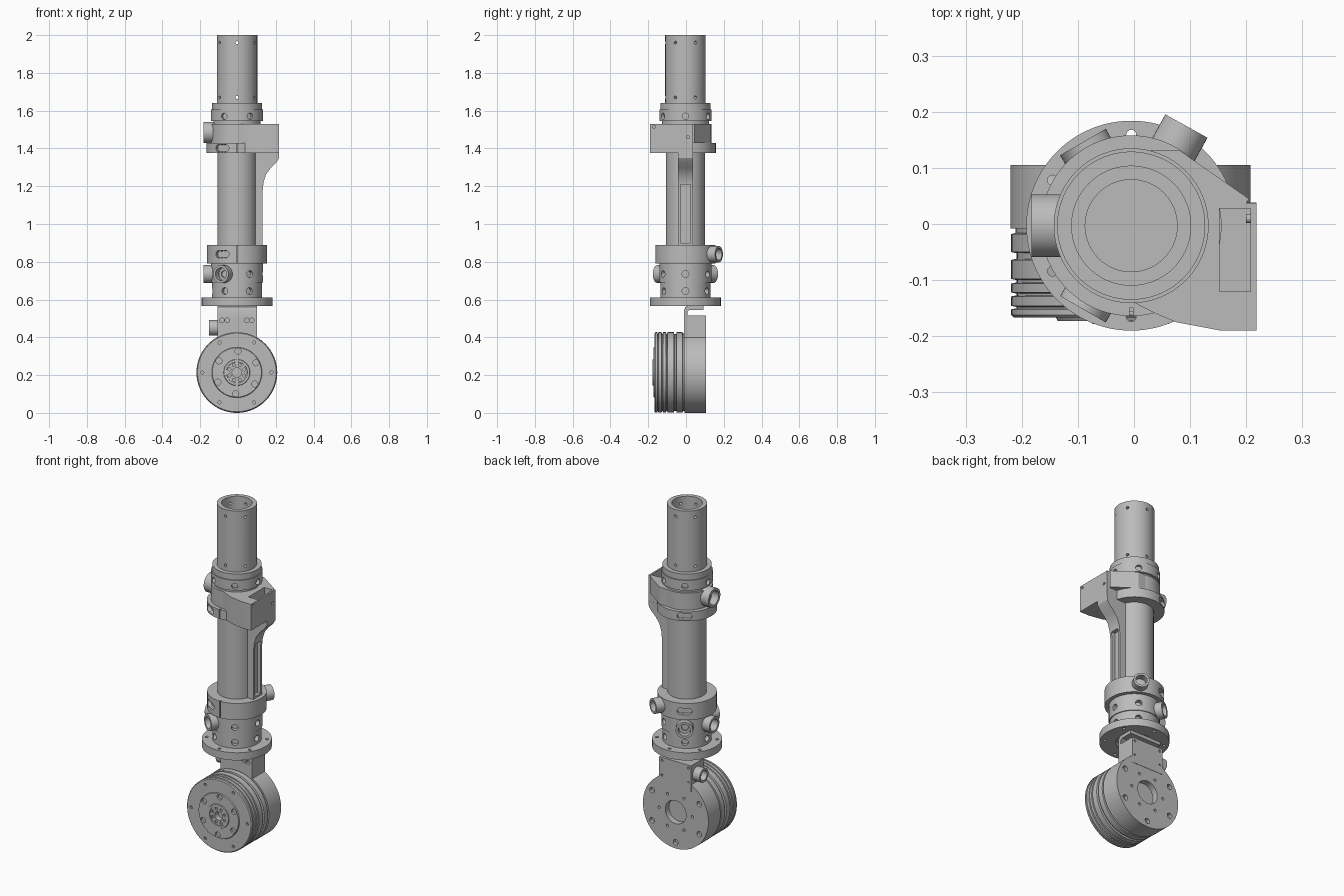
import bpy, bmesh
from math import sin, cos, pi, radians
from mathutils import Vector, Matrix

if "Cube" in bpy.data.objects:
    bpy.data.objects.remove(bpy.data.objects["Cube"])

grey = bpy.data.materials.new("machined grey")
grey.use_nodes = True
COLOUR = (0.5, 0.5, 0.5, 1)
grey.diffuse_color = COLOUR
grey.node_tree.nodes["Principled BSDF"].inputs["Base Color"].default_value = COLOUR

CX, CY = -0.005, -0.003          # column axis
MX, MZ = -0.006, 0.214           # motor axis, along y


def finish(name, bm):
    bmesh.ops.recalc_face_normals(bm, faces=bm.faces)
    mesh = bpy.data.meshes.new(name)
    bm.to_mesh(mesh)
    bm.free()
    mesh.materials.append(grey)
    obj = bpy.data.objects.new(name, mesh)
    bpy.context.collection.objects.link(obj)
    return obj


def rod(bm, a, b, r, n=32):
    a, b = Vector(a), Vector(b)
    d = b - a
    m = Matrix.Translation((a + b) / 2) @ d.to_track_quat('Z', 'Y').to_matrix().to_4x4()
    bmesh.ops.create_cone(bm, cap_ends=True, segments=n, radius1=r, radius2=r,
                          depth=d.length, matrix=m)


def box(bm, x, y, z):
    lo, hi = Vector((x[0], y[0], z[0])), Vector((x[1], y[1], z[1]))
    m = Matrix.Translation((lo + hi) / 2) @ Matrix.Diagonal((*(hi - lo), 1))
    bmesh.ops.create_cube(bm, size=1, matrix=m)


def lathe(name, profile, matrix, n=96):
    # closed solid from (radius, height) points, first and last on the axis
    bm = bmesh.new()
    vs = [bm.verts.new((r, 0, h)) for r, h in profile]
    edges = [bm.edges.new(p) for p in zip(vs, vs[1:])]
    bmesh.ops.spin(bm, geom=vs + edges, cent=(0, 0, 0), axis=(0, 0, 1),
                   angle=2 * pi, steps=n, use_merge=True)
    bmesh.ops.remove_doubles(bm, verts=bm.verts, dist=1e-5)
    bmesh.ops.transform(bm, matrix=matrix, verts=bm.verts)
    return finish(name, bm)


def extrude(name, outline, vec):
    bm = bmesh.new()
    face = bm.faces.new([bm.verts.new(p) for p in outline])
    top = bmesh.ops.extrude_face_region(bm, geom=[face])["geom"]
    bmesh.ops.translate(bm, vec=vec, verts=[v for v in top if isinstance(v, bmesh.types.BMVert)])
    return finish(name, bm)


def cut(obj, bm):
    cutter = finish("cutter", bm)
    cutter.hide_render = True
    mod = obj.modifiers.new("cut", 'BOOLEAN')
    mod.operation, mod.solver, mod.object = 'DIFFERENCE', 'EXACT', cutter
    bpy.context.view_layer.objects.active = obj
    bpy.ops.object.modifier_apply(modifier="cut")
    bpy.data.objects.remove(cutter)


def polar(deg, r, z):
    a = radians(deg)
    return (CX + r * cos(a), CY + r * sin(a), z)


def on_motor(deg, r, y):
    a = radians(deg)
    return (MX + r * cos(a), y, MZ + r * sin(a))


def radial_holes(bm, z, r_in, r_out, size, start=0):
    for k in range(6):
        rod(bm, polar(start + 60 * k, r_in, z), polar(start + 60 * k, r_out, z), size, 20)


def solid(*steps):
    # stacked steps of (radius, bottom, top)
    pts = [(0, steps[0][1])]
    for r, z0, z1 in steps:
        pts += [(r, z0), (r, z1)]
    return pts + [(0, steps[-1][2])]


column = Matrix.Translation((CX, CY, 0))
motor = Matrix.Translation((MX, 0, MZ)) @ Matrix.Rotation(pi / 2, 4, 'X')

# Upper tube with open bore
tube = lathe("upper_tube", [(0, 1.6), (0.107, 1.6), (0.107, 2), (0.082, 2), (0.082, 1.63), (0, 1.63)], column)
bm = bmesh.new()
for z in (1.67, 1.96):
    radial_holes(bm, z, 0.07, 0.13, 0.008, 30)
cut(tube, bm)

# Collar below the upper tube
collar = lathe("upper_collar", solid((0.125, 1.51, 1.545), (0.138, 1.545, 1.605), (0.132, 1.605, 1.64)), column)
bm = bmesh.new()
radial_holes(bm, 1.57, 0.12, 0.16, 0.017)
cut(collar, bm)

lathe("main_tube", solid((0.104, 0.85, 1.53)), column)

# Clamps at both ends of the main tube
clamps = (("upper_clamp", solid((0.161, 1.375, 1.43), (0.138, 1.43, 1.53)), 1.402),
          ("lower_clamp", solid((0.159, 0.79, 0.888)), 0.84))
for name, profile, z in clamps:
    ring = lathe(name, profile, column)
    bm = bmesh.new()
    for deg in (120, 240):
        a = radians(deg + 90)
        side = Vector((cos(a), sin(a), 0)) * 0.02
        for s in (-1, 0, 1):
            b2 = bmesh.new()
            rod(b2, Vector(polar(deg, 0.135, z)) + side * s, Vector(polar(deg, 0.18, z)) + side * s, 0.02, 24)
            cut(ring, b2)
    # split line of the clamp
    box(bm, (CX - 0.003, CX + 0.003), (-0.18, -0.15), (z - 0.06, z + 0.06))
    cut(ring, bm)

# Connector block on the upper clamp
block = extrude("connector_block", [(0, -0.14, 1.375), (0.035, -0.158, 1.375), (0.075, -0.175, 1.375),
                (0.155, -0.19, 1.375), (0.218, -0.19, 1.375), (0.218, 0.037, 1.375), (0, 0.037, 1.375)], (0, 0, 0.155))
bm = bmesh.new()
box(bm, (0.152, 0.208), (-0.12, 0.028), (1.4, 1.6))
for y in (-0.17, 0.01):
    rod(bm, (0.2, y, 1.515 if y < 0 else 1.46), (0.24, y, 1.515 if y < 0 else 1.46), 0.008, 16)
cut(block, bm)
extrude("block_wing", [(0.04, 0.037, 1.43), (0.2, 0.037, 1.43), (0.205, 0.045, 1.43),
                       (0.08, 0.132, 1.43), (0.03, 0.132, 1.43)], (0, 0, 0.1))

# Cable rib flaring out under the block
rib = extrude("cable_rib", [(0.08, -0.042, 0.88), (0.13, -0.042, 0.88), (0.13, -0.042, 1.17),
              (0.135, -0.042, 1.22), (0.148, -0.042, 1.262), (0.172, -0.042, 1.295), (0.203, -0.042, 1.325),
              (0.218, -0.042, 1.35), (0.218, -0.042, 1.376), (0.08, -0.042, 1.376)], (0, 0.08, 0))
bm = bmesh.new()
box(bm, (0.11, 0.16), (-0.028, 0.024), (0.9, 1.21))
cut(rib, bm)

# Drilled lower housing and mounting flange
housing = lathe("lower_housing", solid((0.132, 0.6, 0.69), (0.137, 0.69, 0.79)), column)
bm = bmesh.new()
for z in (0.645, 0.735):
    radial_holes(bm, z, 0.11, 0.16, 0.018)
cut(housing, bm)
flange = lathe("mounting_flange", solid((0.187, 0.565, 0.61)), column)
bm = bmesh.new()
for k in range(6):
    rod(bm, polar(30 + 60 * k, 0.162, 0.55), polar(30 + 60 * k, 0.162, 0.63), 0.009, 16)
rod(bm, (CX, CY, 0.55), (CX, CY, 0.595), 0.1, 48)
cut(flange, bm)

# Hollow cable fittings: angle, height, radius, reach
for i, (deg, z, r, reach) in enumerate(((180, 1.485, 0.056, 0.178), (61, 0.84, 0.043, 0.203),
                                        (180, 0.735, 0.047, 0.178), (240, 0.735, 0.047, 0.172),
                                        (120, 0.735, 0.047, 0.172))):
    bm = bmesh.new()
    rod(bm, polar(deg, 0.09, z), polar(deg, reach, z), r, 40)
    fitting = finish(f"cable_fitting_{i + 1}", bm)
    bm = bmesh.new()
    rod(bm, polar(deg, reach - 0.045, z), polar(deg, reach + 0.02, z), r * 0.72, 40)
    cut(fitting, bm)

# Bent bracket plate hanging from the flange
bend = [(-0.01, 0.4), (-0.01, 0.545), (-0.004, 0.56), (0.01, 0.566), (0.092, 0.566),
        (0.092, 0.546), (0.02, 0.546), (0.008, 0.535), (0.008, 0.4)]
bracket = extrude("hanging_bracket", [(-0.108, y, z) for y, z in bend], (0.208, 0, 0))
bm = bmesh.new()
for x in (-0.085, -0.058, 0.046, 0.073):
    rod(bm, (x, -0.03, 0.49), (x, 0.006, 0.49), 0.012, 16)
cut(bracket, bm)

# Junction box on the motor, with lid screws and side fitting
bm = bmesh.new()
box(bm, (-0.108, 0.1), (0.004, 0.107), (0.36, 0.515))
junction = finish("junction_box", bm)
bm = bmesh.new()
for x in (-0.09, 0.082):
    for z in (0.41, 0.497):
        rod(bm, (x, 0.098, z), (x, 0.12, z), 0.007, 12)
cut(junction, bm)
bm = bmesh.new()
rod(bm, (-0.1, 0.052, 0.45), (-0.154, 0.052, 0.45), 0.041, 40)
fitting = finish("junction_fitting", bm)
bm = bmesh.new()
rod(bm, (-0.12, 0.052, 0.45), (-0.17, 0.052, 0.45), 0.029, 40)
cut(fitting, bm)

# Motor rear housing with bolt circles
rear = lathe("motor_rear_housing", solid((0.214, -0.105, 0.008)), motor)
bm = bmesh.new()
rod(bm, on_motor(0, 0, 0.07), on_motor(0, 0, 0.12), 0.068, 48)
for k in range(6):
    rod(bm, on_motor(30 + 60 * k, 0.178, 0.085), on_motor(30 + 60 * k, 0.178, 0.12), 0.016, 16)
    rod(bm, on_motor(60 * k, 0.108, 0.085), on_motor(60 * k, 0.108, 0.12), 0.008, 16)
cut(rear, bm)

# Grooved motor drum with raised face and hub
outline = [(0, 0), (0.205, 0), (0.205, 0.016), (0.213, 0.018)]
for a, b in ((0.05, 0.064), (0.098, 0.106), (0.122, 0.129), (0.146, 0.152)):
    outline += [(0.213, a), (0.203, a + 0.002), (0.203, b - 0.002), (0.213, b)]
outline += [(0.213, 0.162), (0.208, 0.167), (0.133, 0.167), (0.13, 0.173), (0.07, 0.173),
            (0.068, 0.178), (0.056, 0.178), (0.055, 0.173), (0, 0.173)]
drum = lathe("motor_drum", outline, motor)
bm = bmesh.new()
rod(bm, on_motor(0, 0, -0.19), on_motor(0, 0, -0.14), 0.025, 32)
for k in range(6):
    rod(bm, on_motor(27 + 60 * k, 0.113, -0.19), on_motor(27 + 60 * k, 0.113, -0.16), 0.016, 20)
    rod(bm, on_motor(60 * k, 0.183, -0.19), on_motor(60 * k, 0.183, -0.155), 0.008, 12)
for k in range(8):
    rod(bm, on_motor(22 + 45 * k, 0.042, -0.19), on_motor(22 + 45 * k, 0.042, -0.165), 0.008, 12)
cut(drum, bm)

# Smooth round walls, keep machined edges sharp
bpy.ops.object.select_all(action='DESELECT')
for obj in bpy.context.scene.objects:
    if obj.type == 'MESH':
        obj.select_set(True)
        bpy.context.view_layer.objects.active = obj
bpy.ops.object.shade_smooth_by_angle(angle=radians(30))
